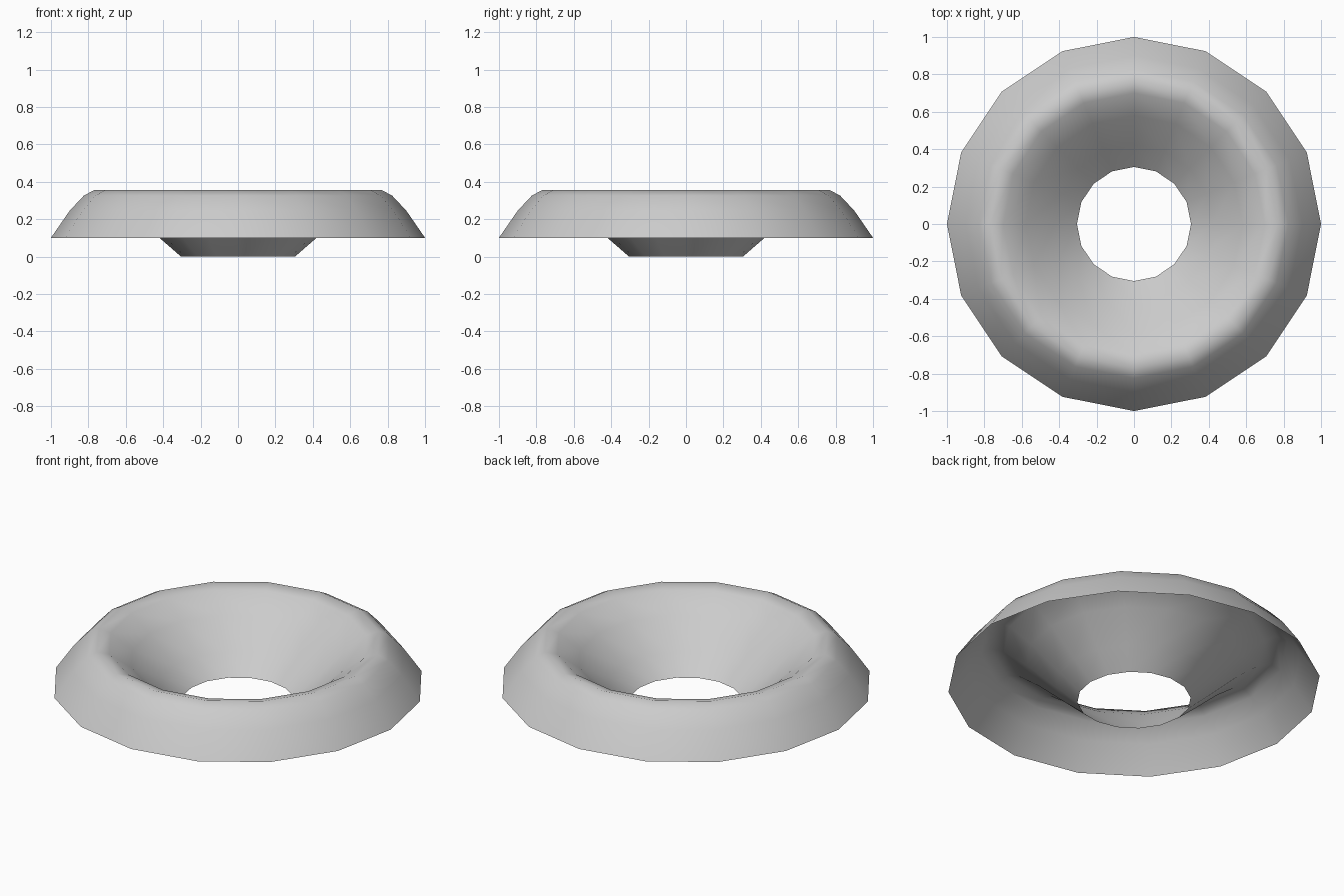
import bpy, bmesh, math

if "Cube" in bpy.data.objects:
    bpy.data.objects.remove(bpy.data.objects["Cube"])

SIDES = 16
# Open ring profile (radius, height): inner bottom lip, over the crest, outer lip
PROFILE = [(0.305, 0.0), (0.42, 0.10), (0.58, 0.245), (0.70, 0.335), (0.77, 0.355),
           (0.825, 0.325), (0.90, 0.245), (1.0, 0.10)]

grey = bpy.data.materials.new("light grey")
grey.diffuse_color = (0.6, 0.6, 0.6, 1)
grey.use_nodes = True
grey.node_tree.nodes["Principled BSDF"].inputs["Base Color"].default_value = grey.diffuse_color

# Revolve the profile into a thin flared ring
bm = bmesh.new()
rings = []
for r, z in PROFILE:
    rings.append([bm.verts.new((r * math.cos(a), r * math.sin(a), z))
                  for a in (2 * math.pi * i / SIDES for i in range(SIDES))])
for lo, hi in zip(rings, rings[1:]):
    for i in range(SIDES):
        j = (i + 1) % SIDES
        f = bm.faces.new((lo[i], lo[j], hi[j], hi[i]))
        f.smooth = True
        f.normal_update()
        if f.normal.z < 0:
            f.normal_flip()

mesh = bpy.data.meshes.new("flared_ring")
bm.to_mesh(mesh)
bm.free()
mesh.materials.append(grey)
ring = bpy.data.objects.new("flared_ring", mesh)
bpy.context.collection.objects.link(ring)
